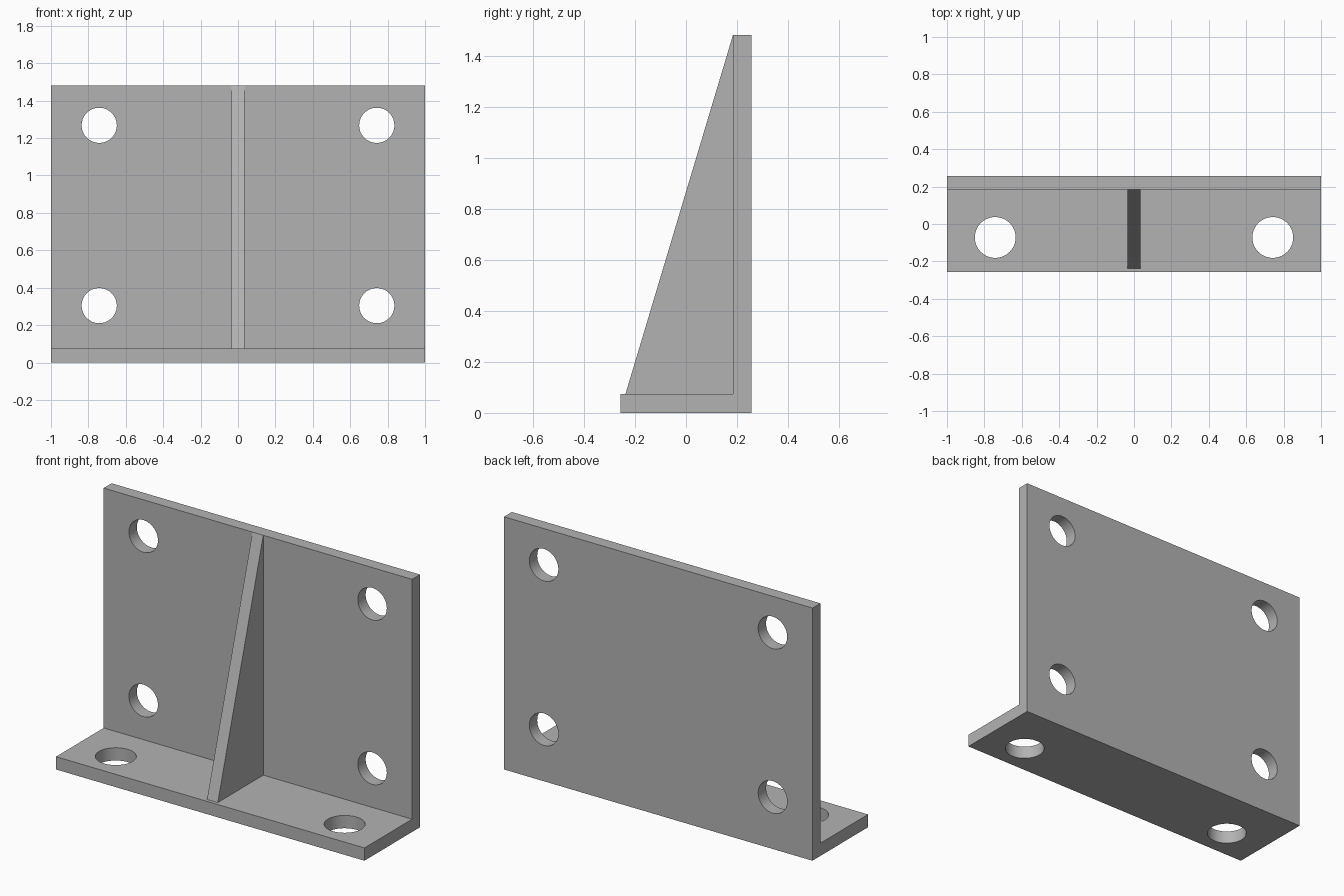
import bpy, bmesh, math
from mathutils import Matrix, Vector

cube = bpy.data.objects.get("Cube")
if cube:
    bpy.data.objects.remove(cube, do_unlink=True)

HALF_Y, HEIGHT = 0.257, 1.481
WALL_Y, BASE_Z = 0.184, 0.075

steel = bpy.data.materials.new("plain_grey")
steel.use_nodes = True
GREY = (0.45, 0.45, 0.45, 1)
steel.diffuse_color = GREY
steel.node_tree.nodes["Principled BSDF"].inputs["Base Color"].default_value = GREY


def finish(name, bm):
    bmesh.ops.recalc_face_normals(bm, faces=bm.faces)
    mesh = bpy.data.meshes.new(name)
    bm.to_mesh(mesh)
    bm.free()
    mesh.materials.append(steel)
    obj = bpy.data.objects.new(name, mesh)
    bpy.context.collection.objects.link(obj)
    return obj


def extrude_profile(name, points, half_width):
    """Extrude a side profile of (y, z) points across x."""
    bm = bmesh.new()
    face = bm.faces.new([bm.verts.new((-half_width, y, z)) for y, z in points])
    moved = bmesh.ops.extrude_face_region(bm, geom=[face])["geom"]
    bmesh.ops.translate(bm, vec=(2 * half_width, 0, 0),
                        verts=[v for v in moved if isinstance(v, bmesh.types.BMVert)])
    return finish(name, bm)


# L-shaped plate: base flange and upright wall
bracket = extrude_profile("angle_plate", [
    (-HALF_Y, 0), (HALF_Y, 0), (HALF_Y, HEIGHT),
    (WALL_Y, HEIGHT), (WALL_Y, BASE_Z), (-HALF_Y, BASE_Z)], 1)

# Triangular stiffening rib in the middle
extrude_profile("centre_rib", [
    (-0.237, BASE_Z), (WALL_Y, BASE_Z), (WALL_Y, HEIGHT)], 0.035)

# Bolt holes: four through the wall, two through the base
bm = bmesh.new()
upright = Matrix.Rotation(math.pi / 2, 4, "X")
holes = []
for x in (-0.742, 0.742):
    holes += [((x, 0.22, z), 0.094, upright) for z in (0.304, 1.268)]
    holes.append(((x, -0.072, 0.04), 0.109, Matrix.Identity(4)))
for centre, radius, turn in holes:
    bmesh.ops.create_cone(bm, cap_ends=True, segments=64, radius1=radius, radius2=radius,
                          depth=0.2, matrix=Matrix.Translation(Vector(centre)) @ turn)
cutter = finish("hole_cutter", bm)
cutter.hide_render = True
cutter.hide_set(True)

cut = bracket.modifiers.new("bolt_holes", "BOOLEAN")
cut.operation = "DIFFERENCE"
cut.solver = "EXACT"
cut.object = cutter

# Apply the cut, then smooth the hole walls only
bpy.ops.object.select_all(action="DESELECT")
bpy.context.view_layer.objects.active = bracket
bracket.select_set(True)
bpy.ops.object.modifier_apply(modifier=cut.name)
bpy.data.objects.remove(cutter, do_unlink=True)
bpy.ops.object.shade_smooth_by_angle(angle=math.radians(30))
